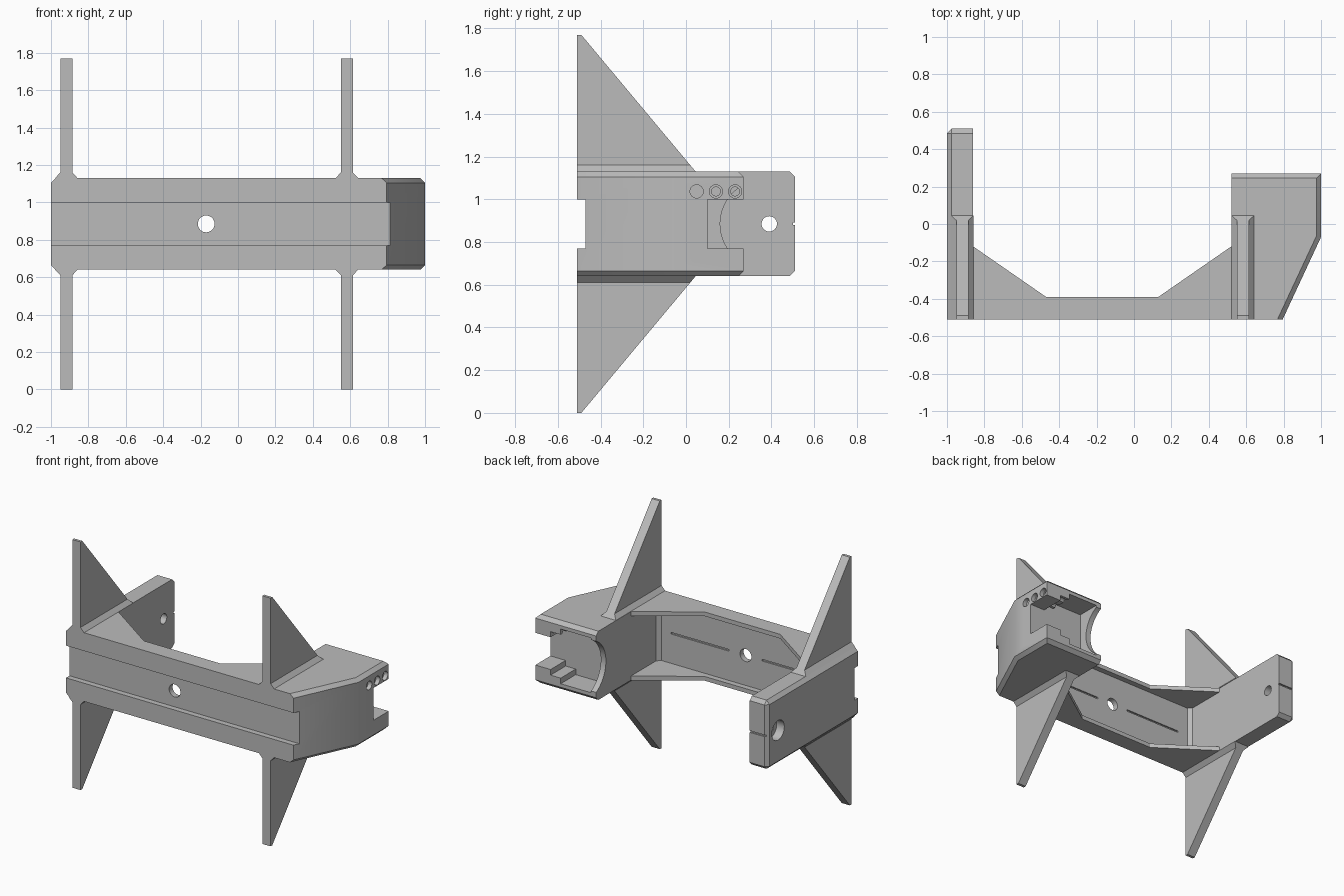
import bpy, bmesh, math
from mathutils import Matrix, Vector

cube = bpy.data.objects.get("Cube")
if cube:
    bpy.data.objects.remove(cube, do_unlink=True)

MID, LOW, HIGH = 0.885, 0.64, 1.13   # middle, bottom and top height of the body
FRONT, WALL = -0.51, -0.43           # front face and rear face of the web
CH = 0.025                           # chamfer size

gray = bpy.data.materials.new("plain gray")
gray.use_nodes = True
gray.diffuse_color = (0.5, 0.5, 0.5, 1)
gray.node_tree.nodes["Principled BSDF"].inputs["Base Color"].default_value = (0.5, 0.5, 0.5, 1)


def finish(name, bm):
    bmesh.ops.recalc_face_normals(bm, faces=bm.faces)
    mesh = bpy.data.meshes.new(name)
    bm.to_mesh(mesh)
    bm.free()
    mesh.materials.append(gray)
    obj = bpy.data.objects.new(name, mesh)
    bpy.context.collection.objects.link(obj)
    return obj


def hull(name, points):
    bm = bmesh.new()
    for p in points:
        bm.verts.new(p)
    bmesh.ops.convex_hull(bm, input=bm.verts)
    bmesh.ops.dissolve_limit(bm, angle_limit=0.01, verts=bm.verts, edges=bm.edges)
    return finish(name, bm)


def box(name, x, y, z):
    return hull(name, [(a, b, c) for a in x for b in y for c in z])


def prism(name, outline, z):
    return hull(name, [(x, y, h) for x, y in outline for h in z])


def rod(name, center, radius, length, axis, sides=32):
    bm = bmesh.new()
    bmesh.ops.create_cone(bm, cap_ends=True, segments=sides, radius1=radius,
                          radius2=radius, depth=length)
    turn = Vector((0, 0, 1)).rotation_difference(Vector(axis)).to_matrix().to_4x4()
    bm.transform(Matrix.Translation(center) @ turn)
    return finish(name, bm)


def cut(obj, cutters):
    bpy.context.view_layer.objects.active = obj
    for c in cutters:
        mod = obj.modifiers.new("cut", 'BOOLEAN')
        mod.operation, mod.solver, mod.object = 'DIFFERENCE', 'EXACT', c
        bpy.ops.object.modifier_apply(modifier=mod.name)
        bpy.data.objects.remove(c, do_unlink=True)


def groove():
    return box("groove", (-1.1, 1.1), (-0.6, -0.47), (0.77, 1.0))


# Web between the two arms, with bolt hole and fine rear slits
web = box("web", (-0.86, 0.52), (FRONT, WALL), (LOW, HIGH))
slits = [box("slit", x, (WALL - 0.01, WALL + 0.1), (MID - 0.006, MID + 0.006))
         for x in ((-0.75, -0.3), (-0.04, 0.42))]
cut(web, [groove(), rod("hole", (-0.17, -0.45, MID), 0.045, 0.4, (0, 1, 0))] + slits)

# Gusset flanges along the top and bottom of the web
for side, z in (("lower", (LOW, LOW + 0.03)), ("upper", (HIGH - 0.03, HIGH))):
    prism(side + "_flange_middle", [(-0.47, WALL), (0.13, WALL), (0.13, -0.39), (-0.47, -0.39)], z)
    prism(side + "_flange_right", [(-0.86, WALL), (-0.47, WALL), (-0.47, -0.39), (-0.86, -0.12)], z)
    prism(side + "_flange_left", [(0.52, WALL), (0.13, WALL), (0.13, -0.39), (0.52, -0.12)], z)

# Sloped fillets in the inner corners
for side, x, d in (("right", -0.86, CH), ("left", 0.52, -CH)):
    prism(side + "_corner_fillet", [(x, WALL), (x + d, WALL), (x, WALL + CH)],
          (LOW + 0.03, HIGH - 0.03))

# Long arm: chamfered outside and at its end
arm = hull("right_arm",
           [(-1, y, z) for y in (FRONT, 0.51 - CH) for z in (LOW + CH, HIGH - CH)]
           + [(-1 + CH, FRONT, z) for z in (LOW, HIGH)]
           + [(x, 0.51 - CH, z) for x in (-1 + CH, -0.86) for z in (LOW, HIGH)]
           + [(x, 0.51, z) for x in (-1 + CH, -0.86) for z in (LOW + CH, HIGH - CH)]
           + [(-0.86, FRONT, z) for z in (LOW, HIGH)])
cut(arm, [groove(),
          rod("hole", (-0.9, 0.39, MID), 0.036, 0.5, (1, 0, 0)),
          rod("counterbore", (-1, 0.39, MID), 0.07, 0.12, (1, 0, 0)),
          box("end_slit", (-1.1, -0.8), (0.5, 0.6), (MID - 0.006, MID + 0.006))])

# Clamp block: outline with chamfered top and bottom rims
outer = [(0.52, FRONT), (0.795, FRONT), (1, -0.07), (1, 0.27), (0.52, 0.27)]
inner = [(0.52, FRONT), (0.767, FRONT), (1 - CH, -0.065), (1 - CH, 0.27 - CH), (0.52, 0.27 - CH)]
block = hull("clamp_block",
             [(x, y, z) for x, y in outer for z in (LOW + CH, HIGH - CH)]
             + [(x, y, z) for x, y in inner for z in (LOW, HIGH)])
cutters = [groove(),
           box("cavity", (0.56, 0.8), (0.1, 0.4), (0.69, 1.08)),
           box("cavity_step", (0.79, 0.88), (0.1, 0.4), (0.73, 1.04)),
           box("side_window", (0.87, 1.1), (0.1, 0.4), (0.77, 1.0)),
           rod("round_notch", (0.54, 0.366, MID), 0.206, 0.1, (1, 0, 0), 64)]
# Two rows of counterbored screw holes
for y in (0.05, 0.14, 0.23):
    for s in (-1, 1):
        z = MID + s * 0.152
        cutters += [rod("screw_hole", (0.93, y, z), 0.021, 0.26, (1, 0, 0), 20),
                    rod("screw_seat", (1, y, z), 0.031, 0.06, (1, 0, 0), 24)]
cut(block, cutters)

# Triangular fins with sloped feet, above and below each arm
for side, x in (("right", -0.918), ("left", 0.582)):
    for level, s in (("upper", 1), ("lower", -1)):
        base, foot, tip = [MID + s * h for h in (0.245, 0.275, 0.885)]
        hull(f"{side}_{level}_fin",
             [(x + dx, y, z) for dx in (-0.032, 0.032)
              for y, z in ((FRONT, base), (FRONT, tip), (-0.49, tip), (0.045, base))])
        hull(f"{side}_{level}_fin_foot",
             [(x + dx, y, base) for dx in (-0.06, 0.06) for y in (FRONT, 0.045)]
             + [(x + dx, y, foot) for dx in (-0.032, 0.032) for y in (FRONT, 0.02)])

# Round the curved cuts, keep every edge sharp
bpy.ops.object.select_all(action='DESELECT')
for obj in (web, arm, block):
    obj.select_set(True)
bpy.context.view_layer.objects.active = block
bpy.ops.object.shade_smooth_by_angle(angle=math.radians(25))
